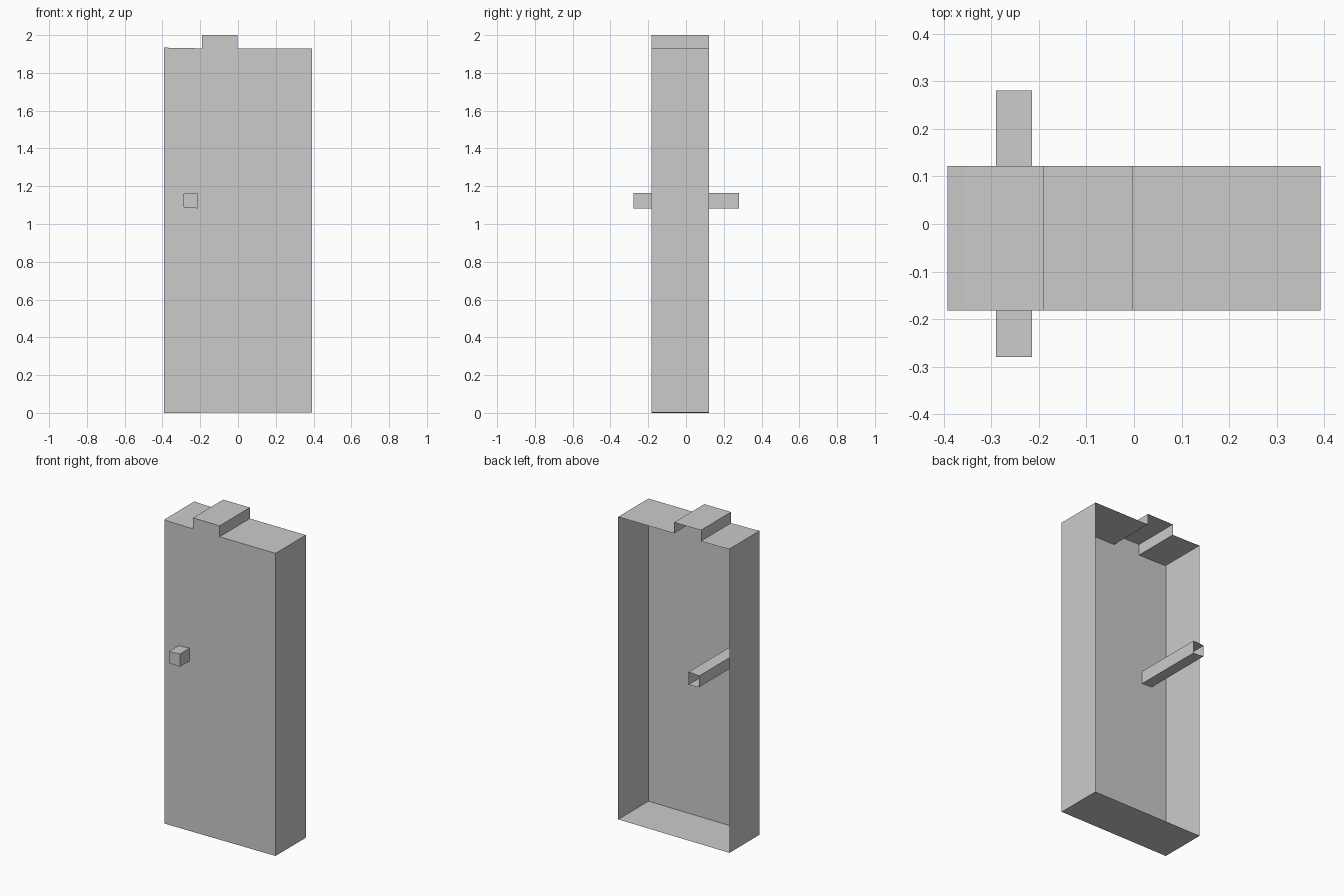
import bpy, bmesh

if "Cube" in bpy.data.objects:
    bpy.data.objects.remove(bpy.data.objects["Cube"])


def open_back_shell(name, outline, front, back):
    """Extrude an XZ outline along y: closed front, thin walls, open back."""
    bm = bmesh.new()
    face = bm.faces.new([bm.verts.new((x, front, z)) for x, z in outline])
    rims = [e for e in face.edges]
    walls = bmesh.ops.extrude_edge_only(bm, edges=rims)["geom"]
    for v in (g for g in walls if isinstance(g, bmesh.types.BMVert)):
        v.co.y = back
    bmesh.ops.recalc_face_normals(bm, faces=bm.faces)
    # the outline runs counter-clockwise, so the front must look toward -y
    face = min(bm.faces, key=lambda f: f.calc_center_median().y)
    if face.normal.y > 0:
        bmesh.ops.reverse_faces(bm, faces=bm.faces)
    mesh = bpy.data.meshes.new(name)
    bm.to_mesh(mesh)
    bm.free()
    obj = bpy.data.objects.new(name, mesh)
    bpy.context.collection.objects.link(obj)
    return obj


# Door slab with a raised tab on the top edge
open_back_shell("door_panel", [
    (-0.392, 0.0), (0.392, 0.003), (0.392, 1.93), (-0.002, 1.93),
    (-0.002, 2.0), (-0.19, 2.0), (-0.19, 1.93), (-0.355, 1.932),
    (-0.392, 1.935)], -0.182, 0.122)

# Square handle bar passing through the door
open_back_shell("handle_bar", [
    (-0.287, 1.086), (-0.214, 1.083), (-0.214, 1.164), (-0.29, 1.16)],
    -0.279, 0.28)
